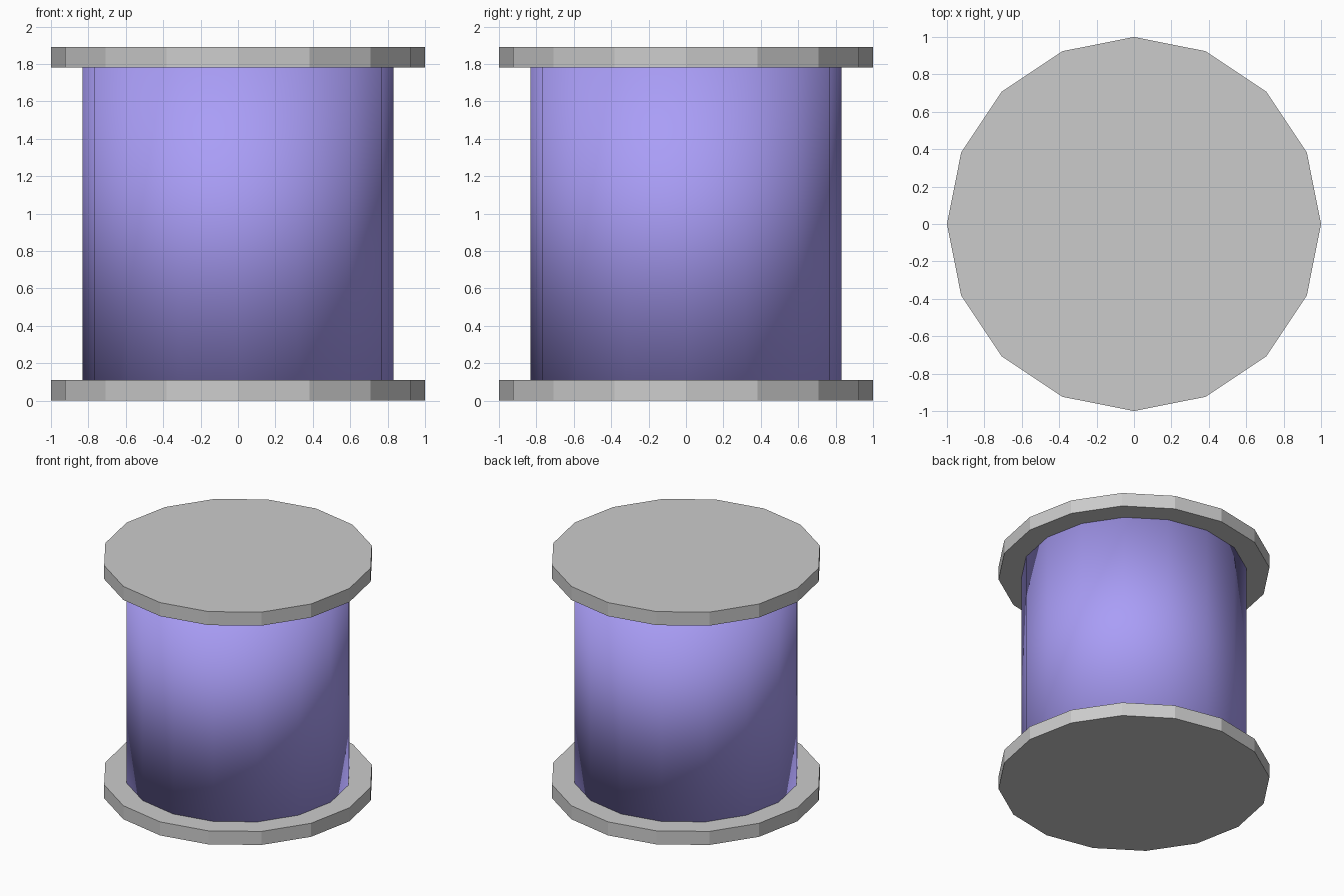
import bpy

if "Cube" in bpy.data.objects:
    bpy.data.objects.remove(bpy.data.objects["Cube"])

SIDES = 16
FLANGE_H = 0.11
BODY_H = 1.67


def cylinder(name, radius, z0, height):
    bpy.ops.mesh.primitive_cylinder_add(
        vertices=SIDES, radius=radius, depth=height,
        location=(0, 0, z0 + height / 2))
    obj = bpy.context.object
    obj.name = name
    return obj


# Flat-shaded end discs
cylinder("bottom_flange", 1.0, 0, FLANGE_H)
cylinder("top_flange", 1.0, FLANGE_H + BODY_H, FLANGE_H)

# Wound thread: fully smooth-shaded, including across its hidden caps
thread = cylinder("thread_winding", 0.832, FLANGE_H, BODY_H)
bpy.ops.object.shade_smooth()

purple = bpy.data.materials.new("purple_thread")
purple.diffuse_color = (0.40, 0.34, 0.93, 1)
purple.use_nodes = True
purple.node_tree.nodes["Principled BSDF"].inputs["Base Color"].default_value = purple.diffuse_color
thread.data.materials.append(purple)
